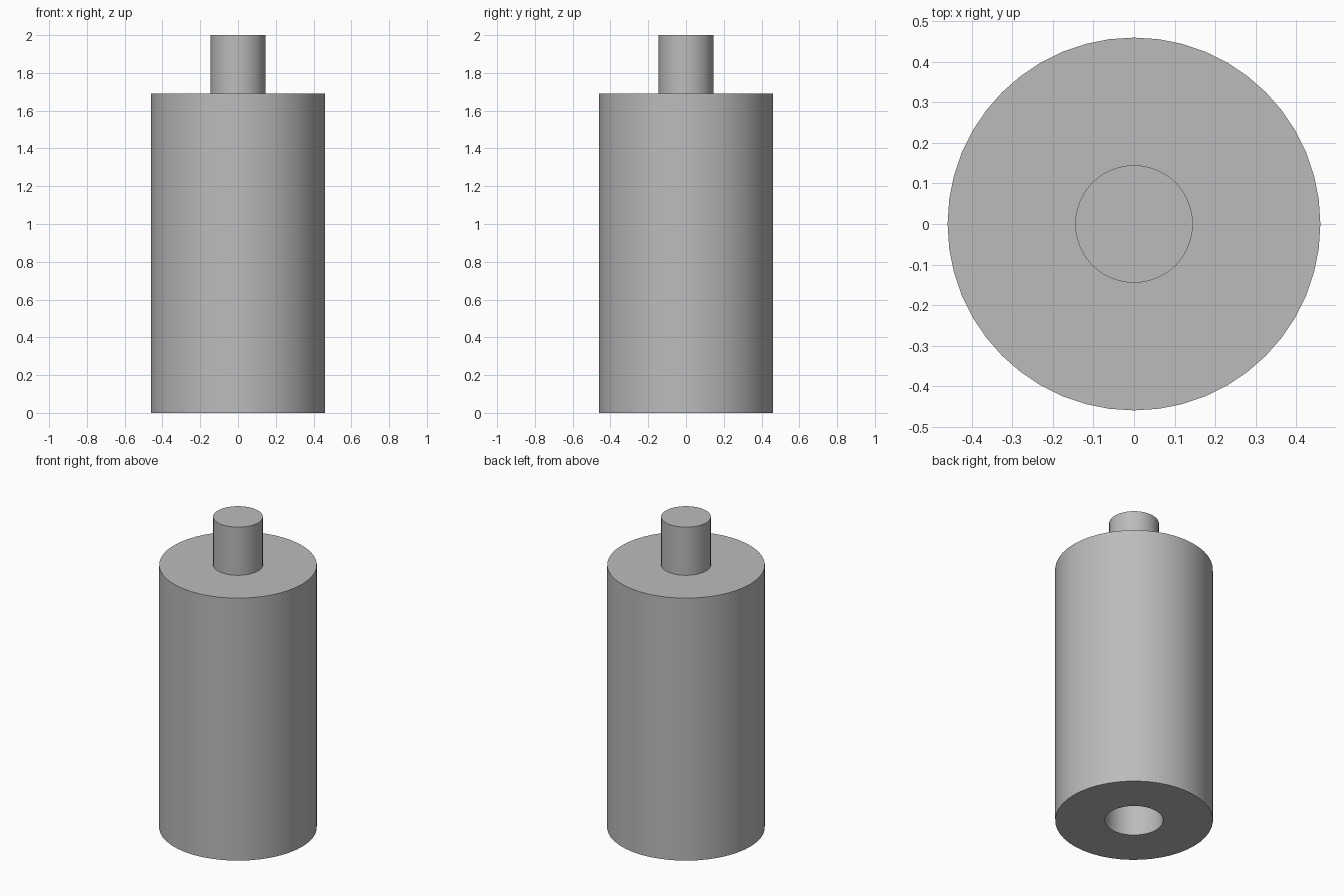
import bpy
import bmesh
from math import radians
from mathutils import Matrix

cube = bpy.data.objects.get("Cube")
if cube:
    bpy.data.objects.remove(cube)

SIDES = 48
BODY_RADIUS, BODY_TOP = 0.46, 1.69
PEG_RADIUS, PEG_TOP = 0.145, 2.0
HOLE_RADIUS, HOLE_DEPTH = 0.17, 0.38

# Plain grey finish
grey = bpy.data.materials.new("plain grey")
grey.use_nodes = True
colour = (0.5, 0.5, 0.5, 1)
grey.diffuse_color = colour
grey.node_tree.nodes["Principled BSDF"].inputs["Base Color"].default_value = colour


def lathe(name, profile):
    """Spin a radius/height profile around z into a closed solid."""
    bm = bmesh.new()
    points = [bm.verts.new((r, 0, z)) for r, z in profile]
    edges = [bm.edges.new(pair) for pair in zip(points, points[1:])]
    bmesh.ops.spin(bm, geom=points + edges, axis=(0, 0, 1), cent=(0, 0, 0),
                   angle=radians(360), steps=SIDES, use_merge=True)
    bmesh.ops.remove_doubles(bm, verts=bm.verts, dist=0.0001)
    bmesh.ops.recalc_face_normals(bm, faces=bm.faces)
    mesh = bpy.data.meshes.new(name)
    bm.to_mesh(mesh)
    bm.free()
    mesh.materials.append(grey)
    obj = bpy.data.objects.new(name, mesh)
    bpy.context.collection.objects.link(obj)
    bpy.ops.object.select_all(action="DESELECT")
    obj.select_set(True)
    bpy.context.view_layer.objects.active = obj
    bpy.ops.object.shade_smooth_by_angle(angle=radians(30))
    return obj


# Stepped cylinder: blind socket below, wide body, narrow peg on top
lathe("pegged_cylinder", [
    (0, HOLE_DEPTH), (HOLE_RADIUS, HOLE_DEPTH), (HOLE_RADIUS, 0),
    (BODY_RADIUS, 0), (BODY_RADIUS, BODY_TOP),
    (PEG_RADIUS, BODY_TOP), (PEG_RADIUS, PEG_TOP), (0, PEG_TOP),
])
